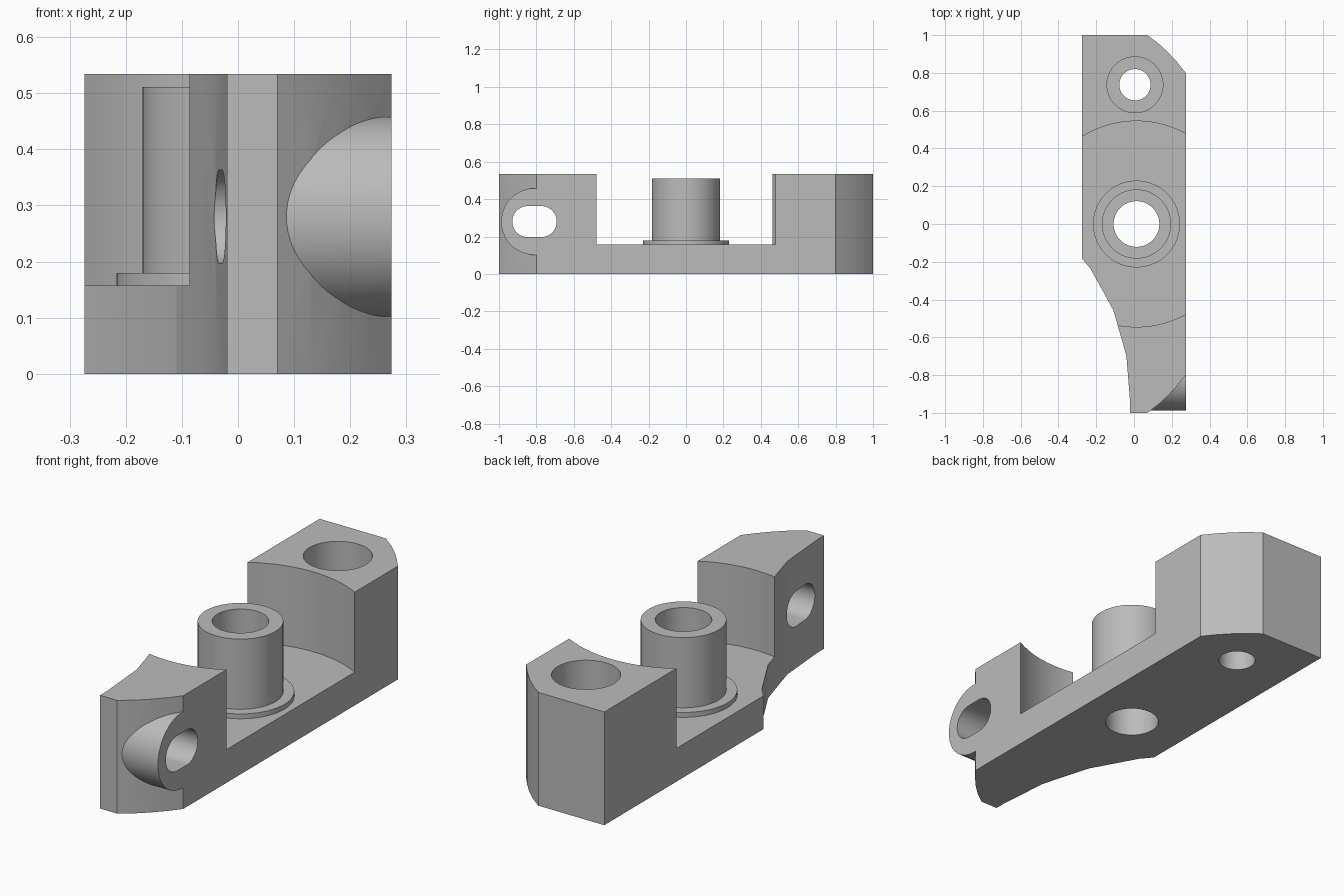
import bpy, bmesh, math
from mathutils import Matrix, Vector

default = bpy.data.objects.get("Cube")
if default:
    bpy.data.objects.remove(default, do_unlink=True)

grey = bpy.data.materials.new("plain grey")
grey.use_nodes = True
colour = (0.5, 0.5, 0.5, 1)
grey.diffuse_color = colour
grey.node_tree.nodes["Principled BSDF"].inputs["Base Color"].default_value = colour

HEIGHT, FLOOR, HALF_W = 0.534, 0.157, 0.274
HUB_X, SCREW = 0.013, (0.005, 0.737)
SLOT_Y, SLOT_Z = -0.81, 0.28


def make(name, bm):
    bmesh.ops.recalc_face_normals(bm, faces=bm.faces)
    mesh = bpy.data.meshes.new(name)
    bm.to_mesh(mesh)
    bm.free()
    mesh.materials.append(grey)
    obj = bpy.data.objects.new(name, mesh)
    bpy.context.collection.objects.link(obj)
    return obj


def prism(name, outline, low, high, turn=None):
    """Extrude a flat outline from low to high, then optionally turn it."""
    bm = bmesh.new()
    face = bm.faces.new([bm.verts.new((x, y, low)) for x, y in outline])
    top = bmesh.ops.extrude_face_region(bm, geom=[face])["geom"]
    verts = [v for v in top if isinstance(v, bmesh.types.BMVert)]
    bmesh.ops.translate(bm, verts=verts, vec=(0, 0, high - low))
    if turn:
        bmesh.ops.transform(bm, matrix=turn, verts=bm.verts)
    return make(name, bm)


def round_outline(cx, cy, radius, stretch=0, count=64):
    """Circle, or a slot when stretched along its first axis."""
    points = []
    for i in range(count):
        a = math.tau * (i + 0.5) / count
        shift = math.copysign(stretch, math.cos(a))
        points.append((cx + shift + radius * math.cos(a), cy + radius * math.sin(a)))
    return points


def combine(target, other, operation):
    mod = target.modifiers.new(operation.lower(), "BOOLEAN")
    mod.operation, mod.solver, mod.object = operation, "EXACT", other
    other.hide_render = True
    bpy.ops.object.select_all(action="DESELECT")
    bpy.context.view_layer.objects.active = target
    target.select_set(True)
    bpy.ops.object.modifier_apply(modifier=mod.name)
    bpy.data.objects.remove(other, do_unlink=True)


# Plan outline: bowed corners on the left side, scooped edge on the right
bow = [(0.07, 1), (0.128, 0.957), (0.181, 0.908), (0.23, 0.855), (HALF_W, 0.8)]
scoop = [(-0.02, -1), (-0.02, -0.95), (-0.04, -0.7), (-0.065, -0.61),
         (-0.11, -0.455), (-0.23, -0.237), (-HALF_W, -0.185)]
outline = [(-HALF_W, 1)] + bow + [(x, -y) for x, y in reversed(bow)] + scoop
body = prism("bracket_body", outline, 0, HEIGHT)

# Round pocket between the two end blocks
combine(body, prism("pocket_cutter", round_outline(HUB_X, 0, 0.545, count=96),
                    FLOOR, 1), "DIFFERENCE")

# Sideways boss at the front corner, axes (y, z, x)
sideways = Matrix(((0, 0, 1, 0), (1, 0, 0, 0), (0, 1, 0, 0), (0, 0, 0, 1)))
combine(body, prism("side_boss", round_outline(SLOT_Y, SLOT_Z, 0.178),
                    0.04, HALF_W, sideways), "UNION")

# Central flange and post
combine(body, prism("post_flange", round_outline(HUB_X, 0, 0.23), 0.08, 0.18), "UNION")
combine(body, prism("centre_post", round_outline(HUB_X, 0, 0.183), 0.1, 0.511), "UNION")

# Bore, counterbored screw hole and slot
for name, shape, low, high, turn in [
    ("post_bore", round_outline(HUB_X, 0, 0.121), -1, 1, None),
    ("screw_hole", round_outline(*SCREW, 0.083), -1, 1, None),
    ("counterbore", round_outline(*SCREW, 0.148), FLOOR, 1, None),
    ("slot", round_outline(SLOT_Y, SLOT_Z, 0.083, 0.036), -1, 1, sideways),
]:
    combine(body, prism(name, shape, low, high, turn), "DIFFERENCE")

# Smooth the round walls, keep the edges crisp
bpy.ops.object.select_all(action="DESELECT")
body.select_set(True)
bpy.context.view_layer.objects.active = body
bpy.ops.object.shade_smooth_by_angle(angle=math.radians(12))
